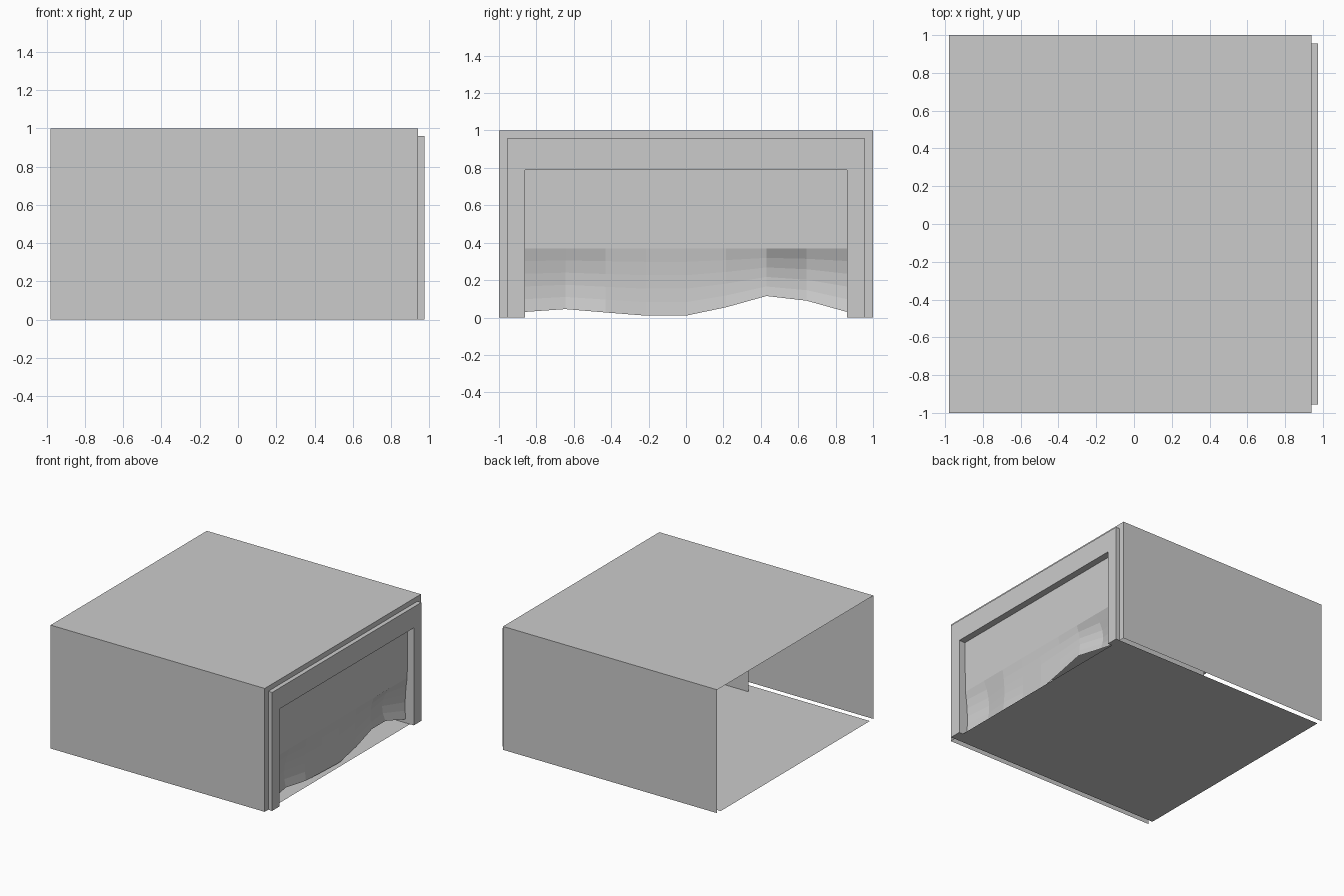
import bpy

if "Cube" in bpy.data.objects:
    bpy.data.objects.remove(bpy.data.objects["Cube"])


def make(name, verts, faces):
    mesh = bpy.data.meshes.new(name)
    mesh.from_pydata(verts, [], faces)
    mesh.update()
    obj = bpy.data.objects.new(name, mesh)
    bpy.context.collection.objects.link(obj)
    return obj


def arch(x, half, top):
    """Upside-down U outline standing on the ground at a given x."""
    return [(x, -half, 0), (x, -half, top), (x, half, top), (x, half, 0)]


def arch_strip(name, *outlines):
    """Sheet running through a row of U outlines."""
    verts = [v for o in outlines for v in o]
    faces = [(4 * r + i, 4 * r + i + 1, 4 * r + i + 5, 4 * r + i + 4)
             for r in range(len(outlines) - 1) for i in range(3)]
    return make(name, verts, faces)


BACK, WALL, FACE = -0.98, 0.94, 0.975
OPEN_W, OPEN_H = 0.86, 0.79

# Thin outer walls and roof, with the end wall around the door frame
arch_strip("garage_shell", arch(BACK, 1, 1), arch(WALL, 1, 1), arch(WALL, 0.955, 0.96))

# Raised frame, whose lining runs deep into the interior
arch_strip("door_frame", arch(WALL, 0.955, 0.96), arch(FACE, 0.955, 0.96),
           arch(FACE, OPEN_W, OPEN_H), arch(0.04, OPEN_W, OPEN_H))

# Feet of the frame
for side, label in ((-1, "left"), (1, "right")):
    make("frame_foot_" + label,
         [(x, side * y, 0) for x, y in
          ((WALL, OPEN_W), (FACE, OPEN_W), (FACE, 0.955), (WALL, 0.955))], [(0, 1, 2, 3)])

# Floor sheet, slightly narrower than the walls
make("floor", [(BACK, -0.955, 0), (WALL, -0.955, 0), (WALL, 0.955, 0), (BACK, 0.955, 0)],
     [(0, 1, 2, 3)])

# Battered shutter: flat above, dented and ragged along the bottom
hem_z = [0.03, 0.045, 0.027, 0.01, 0.01, 0.055, 0.115, 0.09, 0.03]
hem_x = [0.90, 0.88, 0.91, 0.90, 0.91, 0.91, 0.90, 0.87, 0.90]
dent = [0.01, 0.03, 0.015, 0.01, 0.01, 0.015, 0.02, 0.05, 0.01]
cols = len(hem_z)
bend = [0, 0.2, 0.4, 0.6, 0.8, 1]
verts = []
for c in range(cols):
    y = -OPEN_W + 2 * OPEN_W * c / (cols - 1)
    verts.append((0.92, y, OPEN_H))
    for t in bend:
        x = 0.915 + (hem_x[c] - 0.915) * t - dent[c] * 4 * t * (1 - t)
        verts.append((x, y, 0.37 + (hem_z[c] - 0.37) * t))
n = len(bend) + 1
faces = [(c * n + r, c * n + r + 1, (c + 1) * n + r + 1, (c + 1) * n + r)
         for c in range(cols - 1) for r in range(n - 1)]
make("dented_shutter", verts, faces)
